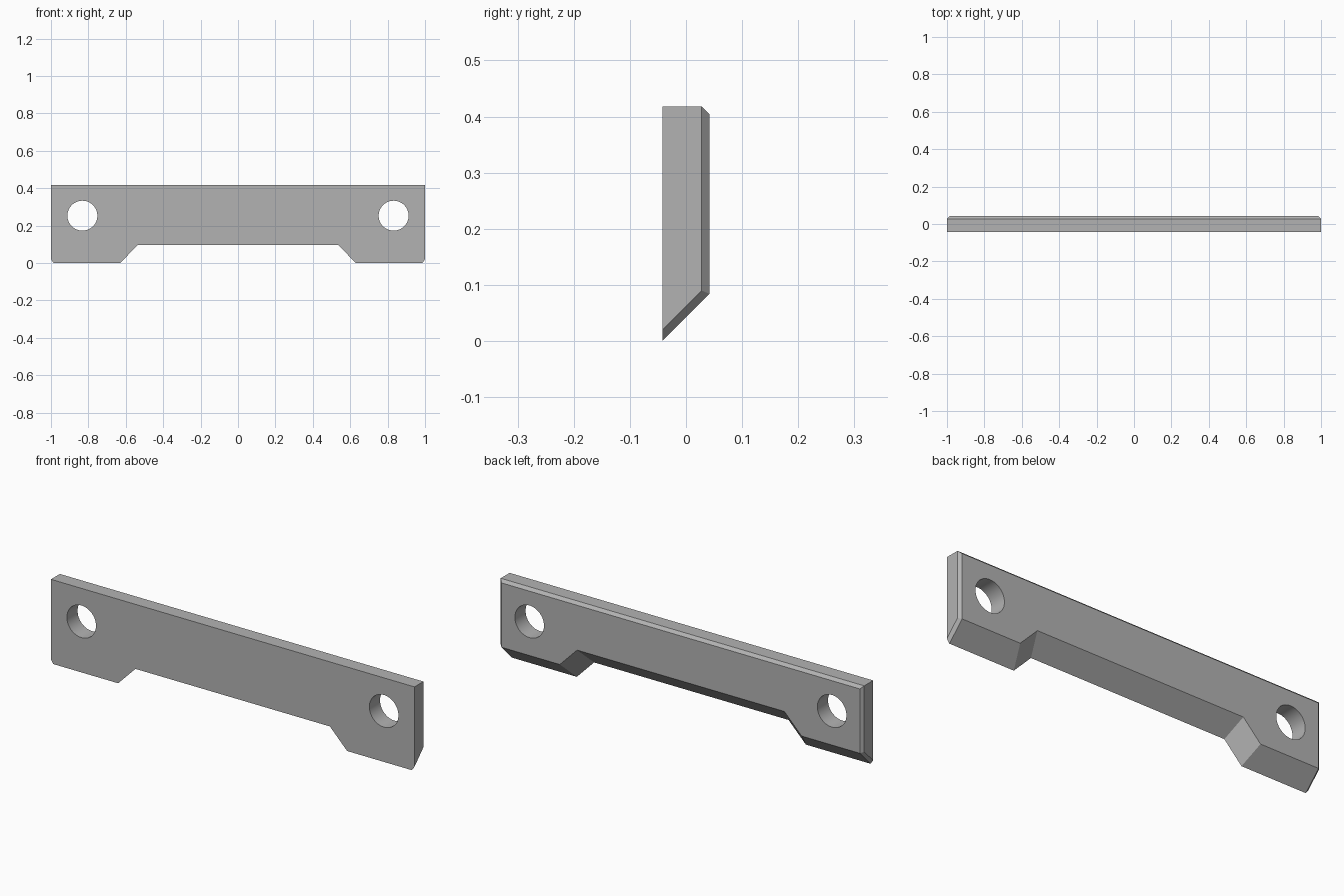
import bpy, bmesh

if "Cube" in bpy.data.objects:
    bpy.data.objects.remove(bpy.data.objects["Cube"])

HALF_T = 0.042            # half thickness, also sets the 45 degree lower bevel
TOP = 0.418
RISE = 2 * HALF_T
MITRE = RISE * 0.4142     # sideways shift of the notch corners at the back
CHAMFER = 0.014

grey = bpy.data.materials.new("plain_grey")
grey.use_nodes = True
color = (0.45, 0.45, 0.45, 1)
grey.diffuse_color = color
grey.node_tree.nodes["Principled BSDF"].inputs["Base Color"].default_value = color


def outline(lift, shift):
    """Plate outline with a notch in the lower edge, mirrored about x = 0."""
    half = [(1, TOP), (1, lift), (0.63 + shift, lift), (0.535 + shift, 0.097 + lift)]
    return half + [(-x, z) for x, z in reversed(half)]


# Plate: front outline joined to a raised back outline gives the bevelled lower edge
bm = bmesh.new()
front = [bm.verts.new((x, -HALF_T, z)) for x, z in outline(0, 0)]
back = [bm.verts.new((x, HALF_T, z)) for x, z in outline(RISE, MITRE)]
bm.faces.new(front)
bm.faces.new(back)
for i in range(len(front)):
    j = (i + 1) % len(front)
    bm.faces.new((front[i], front[j], back[j], back[i]))
bmesh.ops.recalc_face_normals(bm, faces=bm.faces)

# Chamfer the rear and lower edges of both ends
ends = [e for e in bm.edges
        if all(abs(v.co.x) > 0.99 for v in e.verts)
        and (all(v.co.y > 0 for v in e.verts) or all(v.co.z < 0.2 for v in e.verts))]
bmesh.ops.bevel(bm, geom=ends, offset=CHAMFER, offset_type='OFFSET', segments=1,
                affect='EDGES', profile=0.5)
mesh = bpy.data.meshes.new("plate")
bm.to_mesh(mesh)
bm.free()
plate = bpy.data.objects.new("plate", mesh)
bpy.context.collection.objects.link(plate)
mesh.materials.append(grey)

# Bolt holes
for side in (-1, 1):
    bpy.ops.mesh.primitive_cylinder_add(vertices=64, radius=0.08, depth=0.4,
                                        location=(side * 0.832, 0, 0.253),
                                        rotation=(1.5708, 0, 0))
    cutter = bpy.context.object
    cutter.name = "hole_cutter"
    cutter.hide_render = True
    cut = plate.modifiers.new("hole", 'BOOLEAN')
    cut.operation = 'DIFFERENCE'
    cut.solver = 'EXACT'
    cut.object = cutter
    bpy.ops.object.select_all(action='DESELECT')
    plate.select_set(True)
    bpy.context.view_layer.objects.active = plate
    bpy.ops.object.modifier_apply(modifier=cut.name)
    bpy.data.objects.remove(cutter)

bpy.ops.object.shade_smooth_by_angle(angle=0.35)
